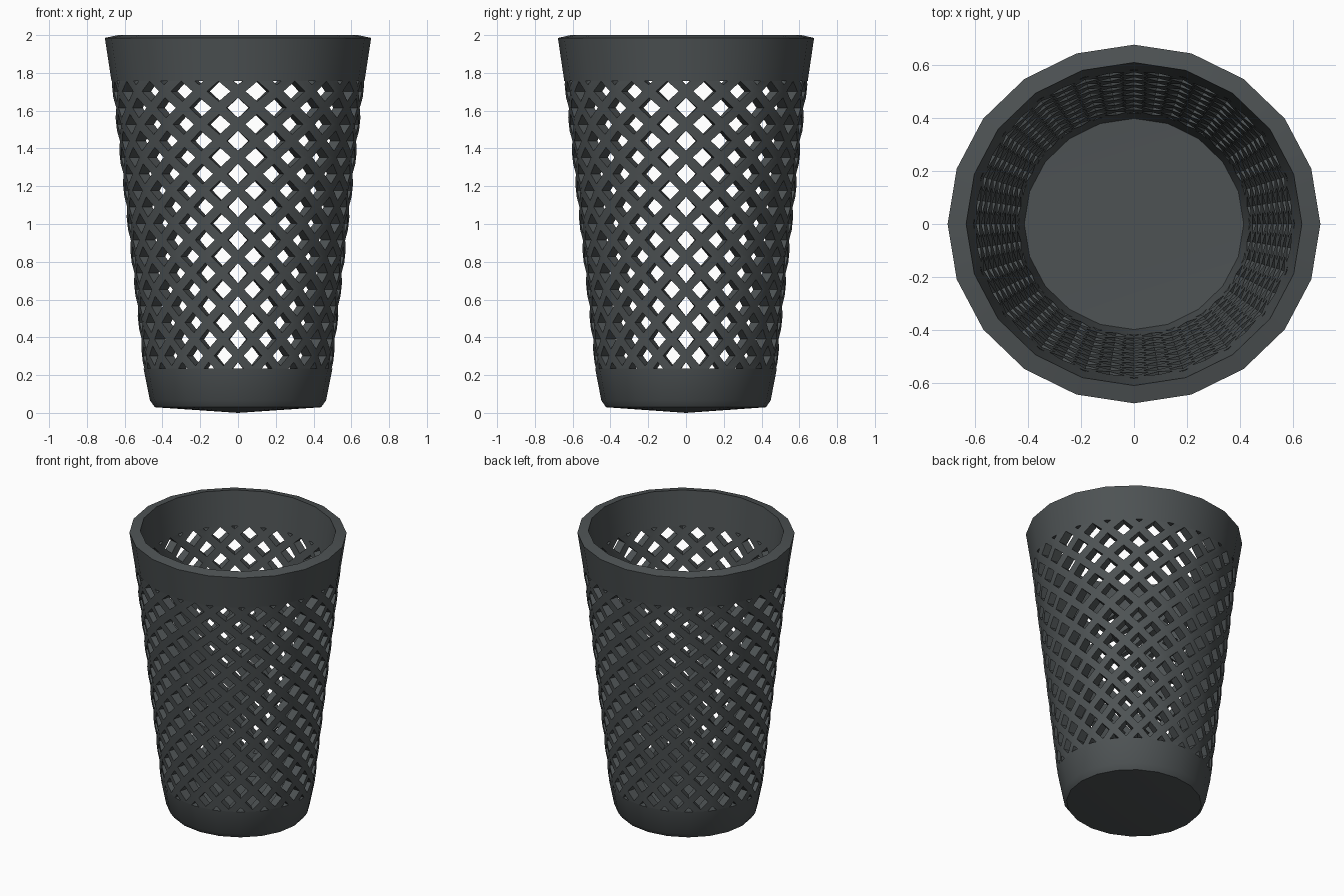
import bpy, bmesh, math
from mathutils import Vector

if "Cube" in bpy.data.objects:
    bpy.data.objects.remove(bpy.data.objects["Cube"])

N = 20            # sides of the basket
YS = 0.962        # slight squash in depth
Z0, Z1 = 0.235, 1.757
WALL = 0.063

mat = bpy.data.materials.new("dark_grey")
mat.diffuse_color = (0.075, 0.085, 0.088, 1)
mat.use_nodes = True
mat.node_tree.nodes["Principled BSDF"].inputs["Base Color"].default_value = mat.diffuse_color


def radius(z):
    return 0.50 + (z - Z0) * (0.670 - 0.50) / (Z1 - Z0)


def ring_point(i, r, z):
    a = 2 * math.pi * i / N
    return Vector((r * math.cos(a), YS * r * math.sin(a), z))


def wall_point(u, z):
    # u counts half sides; even values are corners of the polygon
    i = math.floor(u / 2)
    return ring_point(i, radius(z), z).lerp(ring_point(i + 1, radius(z), z), u / 2 - i)


def finish(name, bm):
    bmesh.ops.remove_doubles(bm, verts=bm.verts, dist=1e-5)
    bmesh.ops.recalc_face_normals(bm, faces=bm.faces)
    me = bpy.data.meshes.new(name)
    bm.to_mesh(me)
    bm.free()
    ob = bpy.data.objects.new(name, me)
    bpy.context.collection.objects.link(ob)
    me.materials.append(mat)
    bpy.ops.object.select_all(action='DESELECT')
    ob.select_set(True)
    bpy.context.view_layer.objects.active = ob
    bpy.ops.object.shade_smooth_by_angle(angle=math.radians(25))


def lathe(name, profile, closed):
    bm = bmesh.new()
    rings = [[bm.verts.new(ring_point(i, r, z)) for i in range(N)] if r
             else [bm.verts.new((0, 0, z))] * N for r, z in profile]
    pairs = list(zip(rings, rings[1:]))
    if closed:
        pairs.append((rings[-1], rings[0]))
    for a, b in pairs:
        for i in range(N):
            j = (i + 1) % N
            bm.faces.new(list(dict.fromkeys((a[i], a[j], b[j], b[i]))))
    finish(name, bm)


# Solid rim band and closed base
lathe("rim_band", [(0.670, Z1), (0.705, 1.985), (0.635, 2.0), (0.670 - WALL, Z1)], True)
lathe("base", [(0, 0), (0.44, 0.03), (0.466, 0.066), (0.50, Z0),
               (0.50 - WALL, Z0), (0.415, 0.08), (0, 0.07)], False)

# Diamond lattice wall: each cell is a diamond frame around a hole
bm = bmesh.new()
STEP, HOLE = 0.0875, 0.61
for j in range(19):
    zc = 1.79 - STEP * j
    for i in range(j % 2, 2 * N, 2):
        dirs = ((1, 0), (0, 1), (-1, 0), (0, -1))
        outer = [bm.verts.new(wall_point(i + du, zc + dz * STEP)) for du, dz in dirs]
        inner = [bm.verts.new(wall_point(i + du * HOLE, zc + dz * STEP * HOLE)) for du, dz in dirs]
        for k in range(4):
            n = (k + 1) % 4
            bm.faces.new((outer[k], outer[n], inner[n], inner[k]))
bmesh.ops.remove_doubles(bm, verts=bm.verts, dist=1e-4)
# Trim to the bands
for z, d in ((Z0, -1), (Z1, 1)):
    bmesh.ops.bisect_plane(bm, geom=bm.verts[:] + bm.edges[:] + bm.faces[:], dist=1e-5,
                           plane_co=(0, 0, z), plane_no=(0, 0, d), clear_outer=True)
# Give the lattice its thickness
ext = bmesh.ops.extrude_face_region(bm, geom=bm.faces[:], use_keep_orig=True)
for v in ext["geom"]:
    if isinstance(v, bmesh.types.BMVert):
        s = 1 - WALL / radius(v.co.z)
        v.co.x *= s
        v.co.y *= s
finish("lattice_wall", bm)
